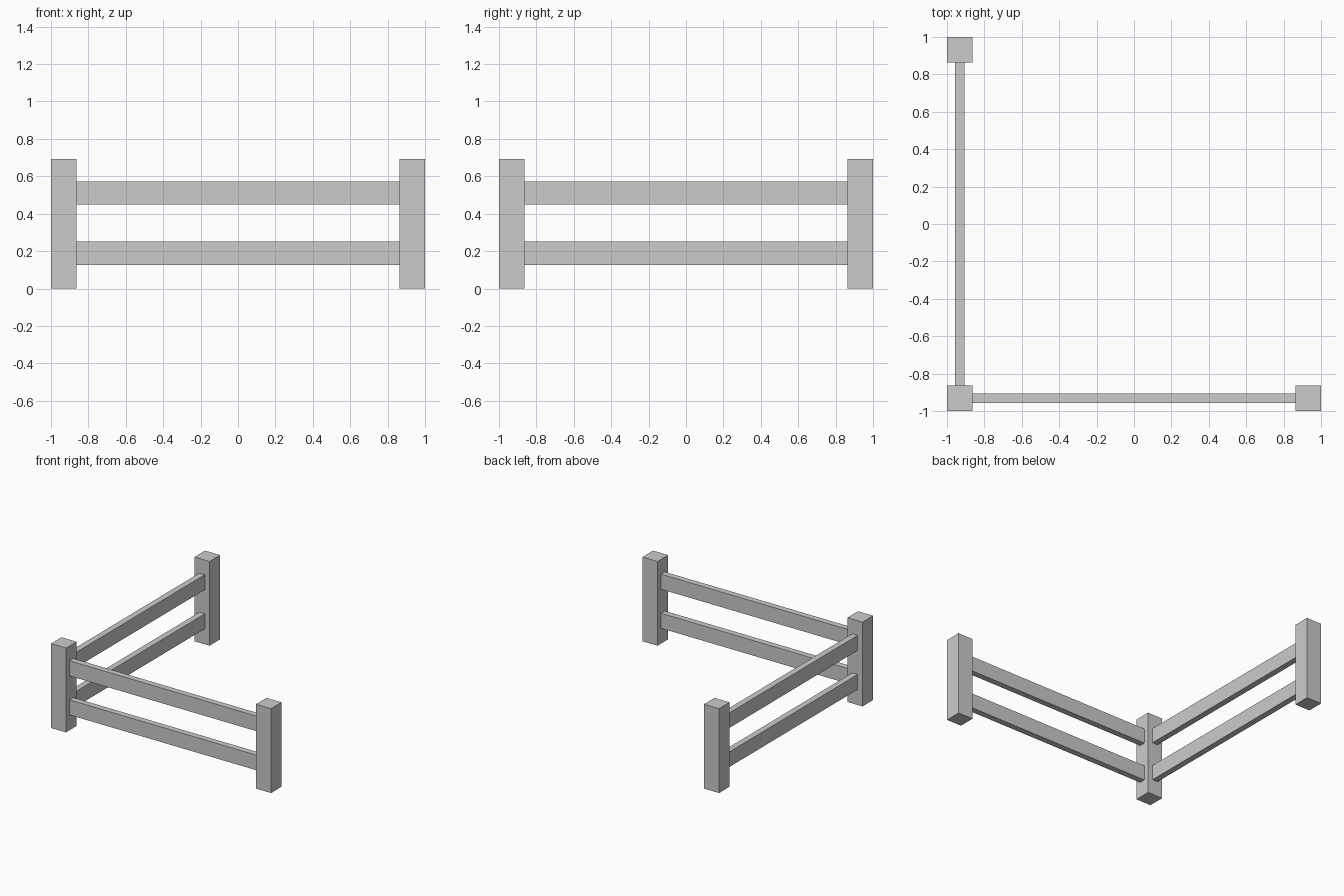
import bpy

if "Cube" in bpy.data.objects:
    bpy.data.objects.remove(bpy.data.objects["Cube"])

POST_W, POST_H = 0.137, 0.693
RAIL_T, RAIL_H = 0.05, 0.124
C = 1 - POST_W / 2          # post centre offset
SPAN = 2 - 2 * POST_W       # clear length between posts


def box(name, size, centre):
    bpy.ops.mesh.primitive_cube_add(size=1, location=centre)
    ob = bpy.context.object
    ob.name = name
    ob.scale = size
    bpy.ops.object.transform_apply(location=False, rotation=False, scale=True)
    return ob


# Three square posts: shared corner and one at each end
for name, x, y in (("corner_post", -C, -C), ("right_post", C, -C), ("back_post", -C, C)):
    box(name, (POST_W, POST_W, POST_H), (x, y, POST_H / 2))

# Two rails along the front and two along the left side
for level, z in (("lower", 0.189), ("upper", 0.51)):
    box(f"front_{level}_rail", (SPAN, RAIL_T, RAIL_H), (0, -C, z))
    box(f"side_{level}_rail", (RAIL_T, SPAN, RAIL_H), (-C, 0, z))
